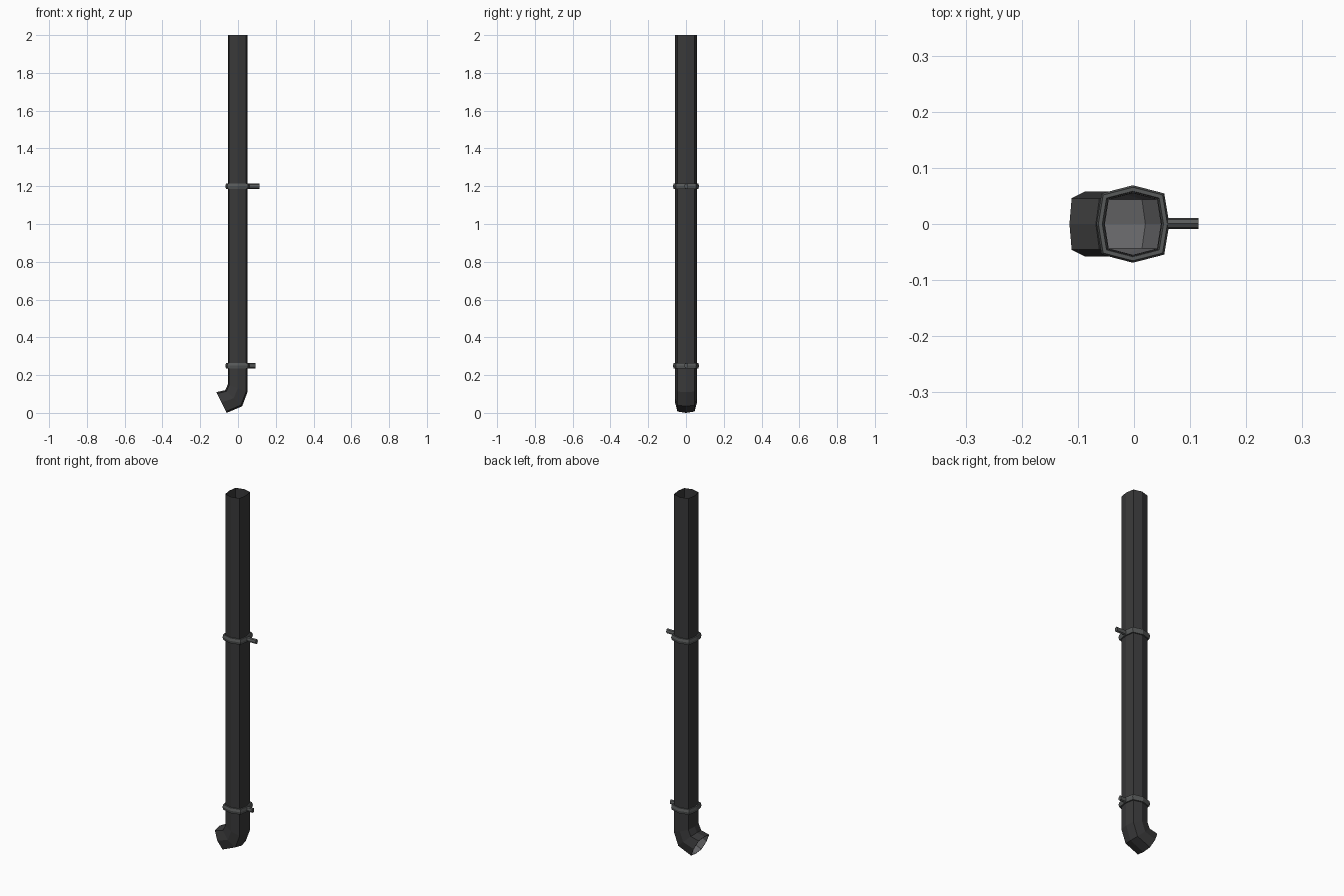
import bpy, bmesh, math
from mathutils import Vector

if "Cube" in bpy.data.objects:
    bpy.data.objects.remove(bpy.data.objects["Cube"])


def material(name, r, g, b):
    m = bpy.data.materials.new(name)
    m.diffuse_color = (r, g, b, 1)
    m.use_nodes = True
    bsdf = m.node_tree.nodes["Principled BSDF"]
    bsdf.inputs["Base Color"].default_value = (r, g, b, 1)
    bsdf.inputs["Roughness"].default_value = 0.7
    return m


DARK = material("dark iron", 0.04, 0.04, 0.041)
INNER = material("pale lining", 0.14, 0.14, 0.147)
GREY = material("bracket grey", 0.095, 0.1, 0.1)

AXIS_X = -0.002
# Squarish octagon, in units of half width and half depth
OCT = [(1, 0), (0.86, 0.79), (0, 1), (-0.86, 0.79),
       (-1, 0), (-0.86, -0.79), (0, -1), (0.86, -0.79)]


def finish(name, bm, mats):
    bmesh.ops.recalc_face_normals(bm, faces=bm.faces)
    mesh = bpy.data.meshes.new(name)
    bm.to_mesh(mesh)
    bm.free()
    for m in mats:
        mesh.materials.append(m)
    ob = bpy.data.objects.new(name, mesh)
    bpy.context.collection.objects.link(ob)
    return ob


def bridge(bm, a, b, mat=0):
    n = len(a)
    for i in range(n):
        f = bm.faces.new((a[i], a[(i + 1) % n], b[(i + 1) % n], b[i]))
        f.material_index = mat


# Downpipe: each ring is given by its left and right ends in the side plane
def pipe_ring(bm, left, right, scale):
    a, b = Vector((left[0], 0, left[1])), Vector((right[0], 0, right[1]))
    mid, half = (a + b) / 2, (b - a) / 2
    return [bm.verts.new(mid + half * u * scale + Vector((0, 0.058 * v * scale, 0)))
            for u, v in OCT]


STATIONS = [((-0.054, 2.0), (0.05, 2.0)),
            ((-0.054, 0.15), (0.05, 0.11)),
            ((-0.068, 0.12), (0.022, 0.035)),
            ((-0.115, 0.11), (-0.06, 0.0))]
bm = bmesh.new()
outer = [pipe_ring(bm, l, r, 1.0) for l, r in STATIONS]
inner = [pipe_ring(bm, l, r, 0.96) for l, r in STATIONS]
for i in range(len(STATIONS) - 1):
    bridge(bm, outer[i], outer[i + 1])
    bridge(bm, inner[i], inner[i + 1], 1 if i else 0)   # pale inside the elbow
bridge(bm, outer[0], inner[0])
bridge(bm, outer[-1], inner[-1])
finish("downpipe", bm, [DARK, INNER])


# Clamp band: a hexagonal bead swept round the pipe
def clamp(name, z):
    bm = bmesh.new()
    loops = []
    for k in range(6):
        t = math.radians(60 * k)
        grow = 0.006 + 0.007 * math.cos(t)
        loops.append([bm.verts.new((AXIS_X + (0.052 + grow) * u,
                                    (0.056 + grow) * v,
                                    z + 0.017 * math.sin(t))) for u, v in OCT])
    for k in range(6):
        bridge(bm, loops[k], loops[(k + 1) % 6])
    finish(name, bm, [GREY])


# Wall arm: short eight-sided rod reaching out to +x
def arm(name, z, end):
    start = 0.052
    bm = bmesh.new()
    bmesh.ops.create_cone(bm, cap_ends=True, segments=8, radius1=1, radius2=1, depth=1)
    for v in bm.verts:
        x, y, h = v.co
        v.co = ((start + end) / 2 + h * (end - start), 0.001 + 0.01 * y, z + 0.014 * x)
    finish(name, bm, [GREY])


for label, z, end in (("upper", 1.2, 0.115), ("lower", 0.25, 0.092)):
    clamp(label + "_clamp", z)
    arm(label + "_wall_arm", z, end)
